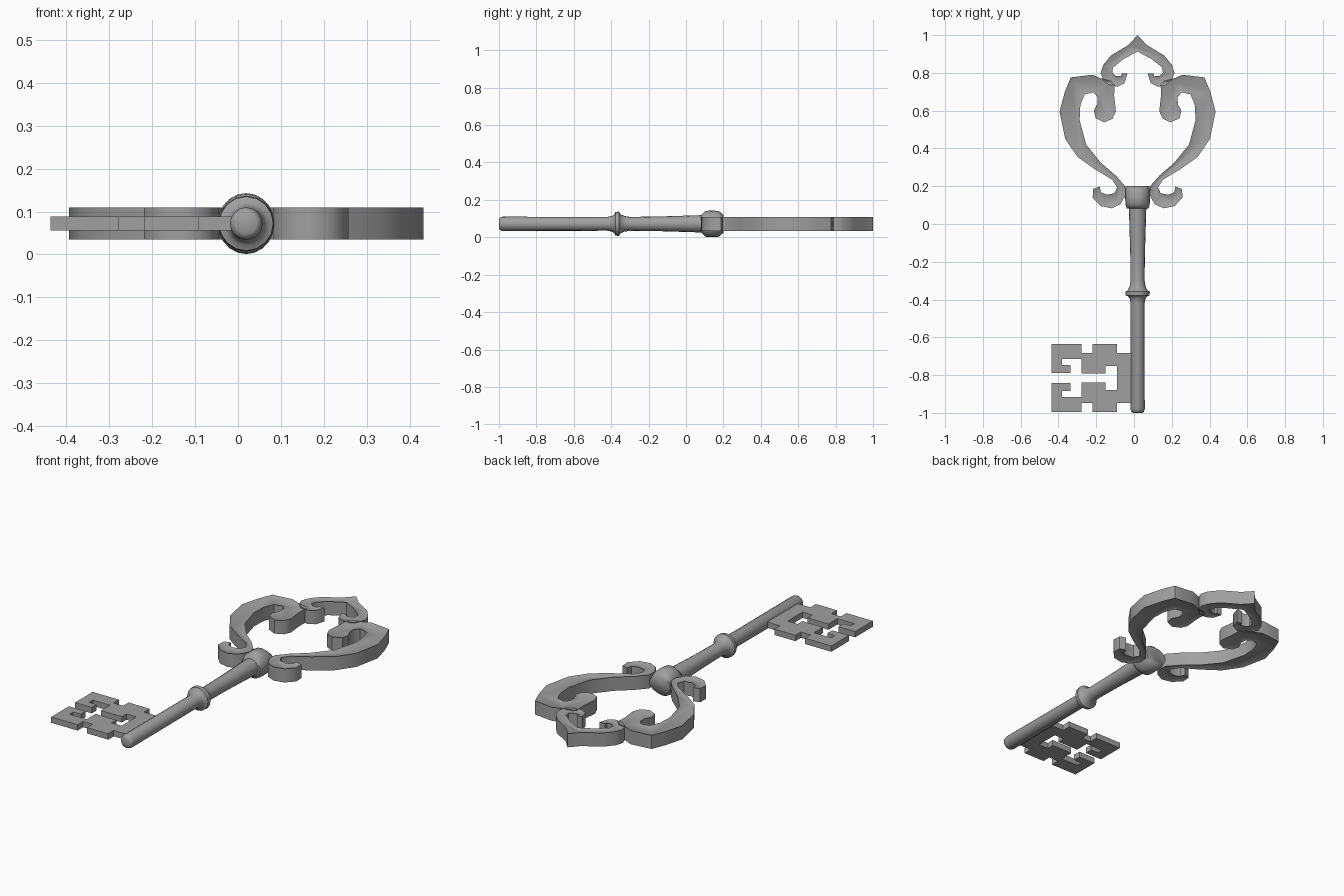
import bpy, bmesh, math

if "Cube" in bpy.data.objects:
    bpy.data.objects.remove(bpy.data.objects["Cube"])

CX, CZ = 0.019, 0.072          # axis of the key

iron = bpy.data.materials.new("dark_iron")
iron.diffuse_color = (0.35, 0.35, 0.35, 1)
iron.use_nodes = True
iron.node_tree.nodes["Principled BSDF"].inputs["Base Color"].default_value = iron.diffuse_color

def finish(name, bm, angle):
    bmesh.ops.recalc_face_normals(bm, faces=bm.faces)
    me = bpy.data.meshes.new(name)
    bm.to_mesh(me)
    bm.free()
    me.materials.append(iron)
    ob = bpy.data.objects.new(name, me)
    ob.location = (CX, 0, CZ)
    bpy.context.collection.objects.link(ob)
    bpy.ops.object.select_all(action='DESELECT')
    ob.select_set(True)
    bpy.context.view_layer.objects.active = ob
    bpy.ops.object.shade_smooth_by_angle(angle=math.radians(angle))
    return ob

def plate(name, pts, half, dish=0.0):
    """Extrude a flat outline to +-half in z, optionally hollowing both faces slightly."""
    bm = bmesh.new()
    base = bm.faces.new([bm.verts.new((x, y, -half)) for x, y in pts])
    res = bmesh.ops.extrude_face_region(bm, geom=[base], use_keep_orig=True)
    for v in res['geom']:
        if isinstance(v, bmesh.types.BMVert):
            v.co.z = half
    bmesh.ops.recalc_face_normals(bm, faces=bm.faces)
    if dish:
        caps = [f for f in bm.faces if abs(f.normal.z) > 0.9]
        bmesh.ops.inset_region(bm, faces=caps, thickness=dish, depth=-dish * 0.5,
                               use_even_offset=True)
    return finish(name, bm, 50 if dish else 30)

def lathe(name, rings, n=16):
    """Skin elliptical rings (y, x radius, z radius) along y."""
    bm = bmesh.new()
    loops = []
    for y, rx, rz in rings:
        loops.append([bm.verts.new((rx * math.cos(2 * math.pi * i / n), y,
                                    rz * math.sin(2 * math.pi * i / n))) for i in range(n)])
    for a, b in zip(loops, loops[1:]):
        for i in range(n):
            j = (i + 1) % n
            bm.faces.new((a[i], a[j], b[j], b[i]))
    bm.faces.new(loops[0])
    bm.faces.new(loops[-1])
    return finish(name, bm, 60)

# Shaft with its turned ring and rounded tip
shaft = [(-1.0, .024), (-0.995, .033), (-0.98, .038), (-0.42, .037), (-0.395, .042),
         (-0.383, .050), (-0.378, .063), (-0.358, .065), (-0.351, .052), (-0.33, .042),
         (-0.30, .037), (-0.15, .039), (0.11, .047)]
lathe("shaft", [(y, r, r) for y, r in shaft])

# Collar joining shaft and bow
lathe("collar", [(0.081, .057, .047), (0.103, .064, .069), (0.135, .066, .071),
                 (0.175, .066, .069), (0.200, .063, .048)], 20)

# Side scroll of the bow, mirrored to the other side
scroll = [(.238, .79), (.354, .776), (.385, .70), (.413, .595), (.383, .45), (.318, .355),
          (.222, .287), (.135, .235), (.108, .195), (.122, .163), (.162, .155), (.194, .168),
          (.200, .198), (.235, .186), (.238, .14), (.196, .095), (.138, .083), (.09, .105),
          (.063, .155), (.066, .20), (.115, .256), (.195, .325), (.272, .42), (.307, .55),
          (.303, .63), (.280, .686), (.235, .697), (.212, .672), (.213, .635), (.232, .60),
          (.222, .56), (.175, .538), (.132, .558), (.115, .597), (.124, .68), (.122, .74),
          (.140, .757), (.195, .771)]
ob = plate("bow_scroll", scroll, 0.0375, 0.012)
ob.modifiers.new("mirror", 'MIRROR').use_mirror_merge = False

# Pointed crown with curled ends
half = [(.048, .948), (.14, .893), (.182, .842), (.196, .80), (.182, .762), (.152, .738),
        (.108, .726), (.070, .745), (.053, .797), (.085, .797), (.088, .782), (.115, .784),
        (.134, .80), (.130, .828), (.076, .872)]
crown = [(0, 1.0)] + half + [(0, .913)] + [(-x, y) for x, y in reversed(half)]
plate("bow_crown", crown, 0.0375, 0.01)

# Bit: upper half outline, reflected about its own midline
mid = -0.816
steps = [(0, .132), (-.11, .132), (-.11, .18), (-.238, .18), (-.238, .132), (-.296, .132),
         (-.296, .18), (-.456, .18), (-.456, .027), (-.354, .027), (-.354, .069), (-.400, .069),
         (-.400, .101), (-.296, .101), (-.296, .024), (-.17, .024), (-.17, .064), (-.11, .064)]
bit = [(x, mid + d) for x, d in steps] + [(x, mid - d) for x, d in reversed(steps)]
plate("bit", bit, 0.016)
